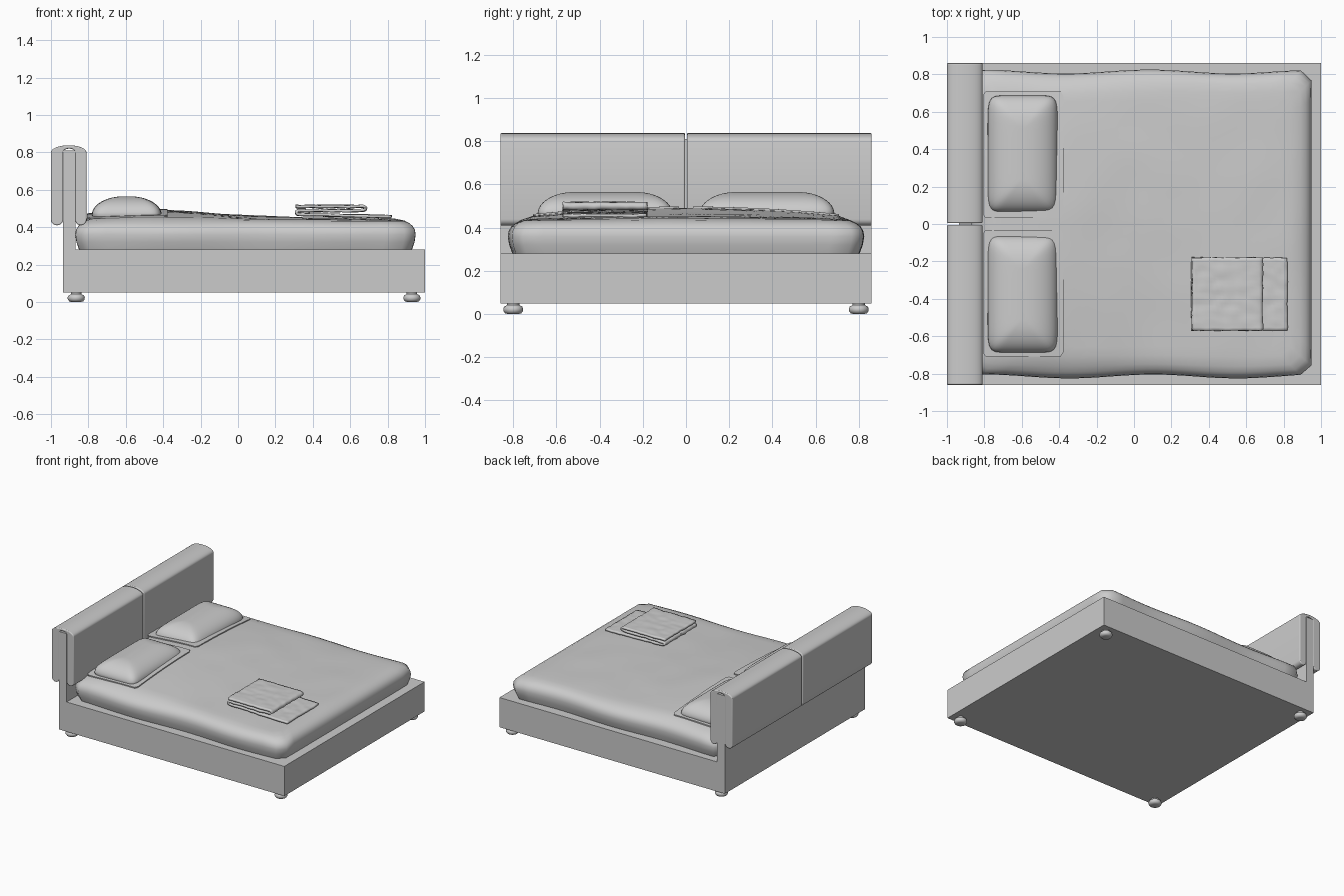
import bpy, bmesh, math
from mathutils import noise, Vector

cube = bpy.data.objects.get("Cube")
if cube:
    bpy.data.objects.remove(cube, do_unlink=True)

grey = bpy.data.materials.new("soft grey")
grey.use_nodes = True
COLOUR = (0.6, 0.6, 0.6, 1)
grey.diffuse_color = COLOUR
grey.node_tree.nodes["Principled BSDF"].inputs["Base Color"].default_value = COLOUR


def finish(name, bm, angle=None):
    """Turn a bmesh into a named object, optionally smooth shaded."""
    bmesh.ops.recalc_face_normals(bm, faces=bm.faces)
    mesh = bpy.data.meshes.new(name)
    bm.to_mesh(mesh)
    bm.free()
    mesh.materials.append(grey)
    ob = bpy.data.objects.new(name, mesh)
    bpy.context.collection.objects.link(ob)
    if angle:
        bpy.ops.object.select_all(action="DESELECT")
        ob.select_set(True)
        bpy.context.view_layer.objects.active = ob
        bpy.ops.object.shade_smooth_by_angle(angle=math.radians(angle))
    return ob


def box(name, lo, hi):
    bm = bmesh.new()
    bmesh.ops.create_cube(bm, size=1)
    for v in bm.verts:
        v.co = Vector([(a + b) / 2 + c * (b - a) for a, b, c in zip(lo, hi, v.co)])
    return finish(name, bm)


def bridge(bm, rings):
    for a, b in zip(rings, rings[1:]):
        n = len(a)
        for i in range(n):
            j = (i + 1) % n
            bm.faces.new((a[i], a[j], b[j], b[i]))
    bm.faces.new(rings[0])
    bm.faces.new(rings[-1])


def soft_square(power, count=96):
    """Points round a unit square with softened corners."""
    pts = []
    for i in range(count):
        a = 2 * math.pi * (i + 0.5) / count
        c, s = math.cos(a), math.sin(a)
        r = (abs(c) ** power + abs(s) ** power) ** (-1 / power)
        pts.append((c * r, s * r))
    return pts


def cushion(name, centre, half, levels, power, shape):
    """Stack of inset outlines; shape(x, y, z) places each point."""
    bm = bmesh.new()
    rings = []
    for inset, z in levels:
        rings.append([bm.verts.new(shape(centre[0] + (half[0] - inset) * px,
                                         centre[1] + (half[1] - inset) * py, z))
                      for px, py in soft_square(power)])
    bridge(bm, rings)
    return finish(name, bm, 50)


def arc(cx, cz, rx, rz, start, end, n=10):
    return [(cx + rx * math.cos(math.radians(start + (end - start) * i / n)),
             cz + rz * math.sin(math.radians(start + (end - start) * i / n)))
            for i in range(n + 1)]


# Bed frame and the board behind it
box("bed_frame", (-0.87, -0.86, 0.05), (1, 0.86, 0.28))
box("back_board", (-0.935, -0.86, 0.05), (-0.87, 0.86, 0.81))

# Padded covers folded over the back board
profile = (arc(-0.905, 0.80, 0.095, 0.038, 180, 0, 16)
           + arc(-0.84, 0.44, 0.03, 0.03, 0, -180)
           + arc(-0.9025, 0.80, 0.0325, 0.02, 0, 180)
           + arc(-0.9675, 0.44, 0.0325, 0.03, 0, -180))
for name, y0, y1 in (("headboard_cover_right", -0.86, -0.005),
                     ("headboard_cover_left", 0.005, 0.86)):
    bm = bmesh.new()
    bridge(bm, [[bm.verts.new((x, y, z)) for x, z in profile] for y in (y0, y1)])
    cover = finish(name, bm, 40)
    bevel = cover.modifiers.new("soft_edge", "BEVEL")
    bevel.width = 0.006
    bevel.segments = 3
    bevel.angle_limit = math.radians(60)


# Mattress with a draped, gently uneven cover
def bed_top(x, y):
    crown = 0.035 * math.exp(-((x + 0.4) / 0.38) ** 2) * (1 - (y / 0.95) ** 2)
    return 0.435 + crown + 0.02 * (1 - (y / 0.81) ** 2) * (1 - max(x, 0) ** 3)


def drape(x, y, z):
    wave = 0.010 * math.sin(x * 7 + (1 if y > 0 else 4)) * (abs(y) / 0.81) ** 8
    if z is None or z > 0.425:
        lift = bed_top(x, y) + 0.004 * noise.noise(Vector((x * 4, y * 4, 0)))
        z = lift if z is None else z + 0.4 * (lift - 0.435)
    return (x, y + wave * (-1 if y < 0 else 1), z)


levels = [(0.02, 0.28), (0.006, 0.32), (0, 0.36), (0.004, 0.385), (0.015, 0.405),
          (0.032, 0.42), (0.06, 0.432)]
levels += [(0.11 + 0.049 * i, None) for i in range(15)]
cushion("mattress", (0.04, 0), (0.91, 0.815), levels, 40, drape)


# Pillows: plump body on a thin flat border
def as_is(x, y, z):
    return (x, y, z)


for side, name in ((1, "left"), (-1, "right")):
    steps = [math.radians(7.5 * i) for i in range(13)]
    body = [(0.01, 0.44)] + [(0.17 * (1 - math.cos(a)), 0.465 + 0.1 * math.sin(a))
                             for a in steps]
    cushion("pillow_" + name, (-0.595, 0.375 * side), (0.187, 0.312), body, 9, as_is)

    def tilt(x, y, z):
        return (x, y, z + bed_top(x, y) + 0.004)
    border = [(0, -0.004), (0, 0.004)] + [(0.03 * i, 0.004) for i in range(1, 7)]
    cushion("pillow_border_" + name, (-0.593, 0.37 * side), (0.215, 0.338),
            border, 60, tilt)

# Folded throw: one ribbon laid in three layers
path = [(0.82 - 0.02 * i, 0.456 + 0.0005 * i) for i in range(25)]
path += arc(0.325, 0.479, 0.012, 0.0095, 270, 90, 6)
path += [(0.34 + 0.02 * i, 0.489) for i in range(17)]
path += arc(0.668, 0.500, 0.014, 0.0105, -90, 90, 6)
path += [(0.65 - 0.02 * i, 0.511) for i in range(18)]
bm = bmesh.new()
rows = []
for k, (x, z) in enumerate(path):
    row = []
    for i in range(25):
        y = -0.57 + 0.39 * i / 24
        ripple = noise.noise(Vector((x * 22, y * 22, k // 30)))
        ragged = 0.005 * noise.noise(Vector((k * 0.4, i * 0.4, 3)))
        row.append(bm.verts.new((x + ragged, y + ragged, z + 0.005 * ripple)))
    rows.append(row)
for a, b in zip(rows, rows[1:]):
    for i in range(24):
        bm.faces.new((a[i], a[i + 1], b[i + 1], b[i]))
throw = finish("folded_throw", bm, 60)
solid = throw.modifiers.new("thickness", "SOLIDIFY")
solid.thickness = 0.015
solid.offset = 0

# Round feet
foot = [(0.025, 0), (0.038, 0.004), (0.045, 0.014), (0.046, 0.024),
        (0.042, 0.034), (0.032, 0.04), (0.028, 0.042), (0.028, 0.052)]
for x, end in ((-0.865, "head"), (0.93, "foot")):
    for y, side in ((0.8, "left"), (-0.8, "right")):
        bm = bmesh.new()
        bridge(bm, [[bm.verts.new((x + r * math.cos(t * math.pi / 12),
                                   y + r * math.sin(t * math.pi / 12), z))
                     for t in range(24)] for r, z in foot])
        finish("leg_" + end + "_" + side, bm, 50)
